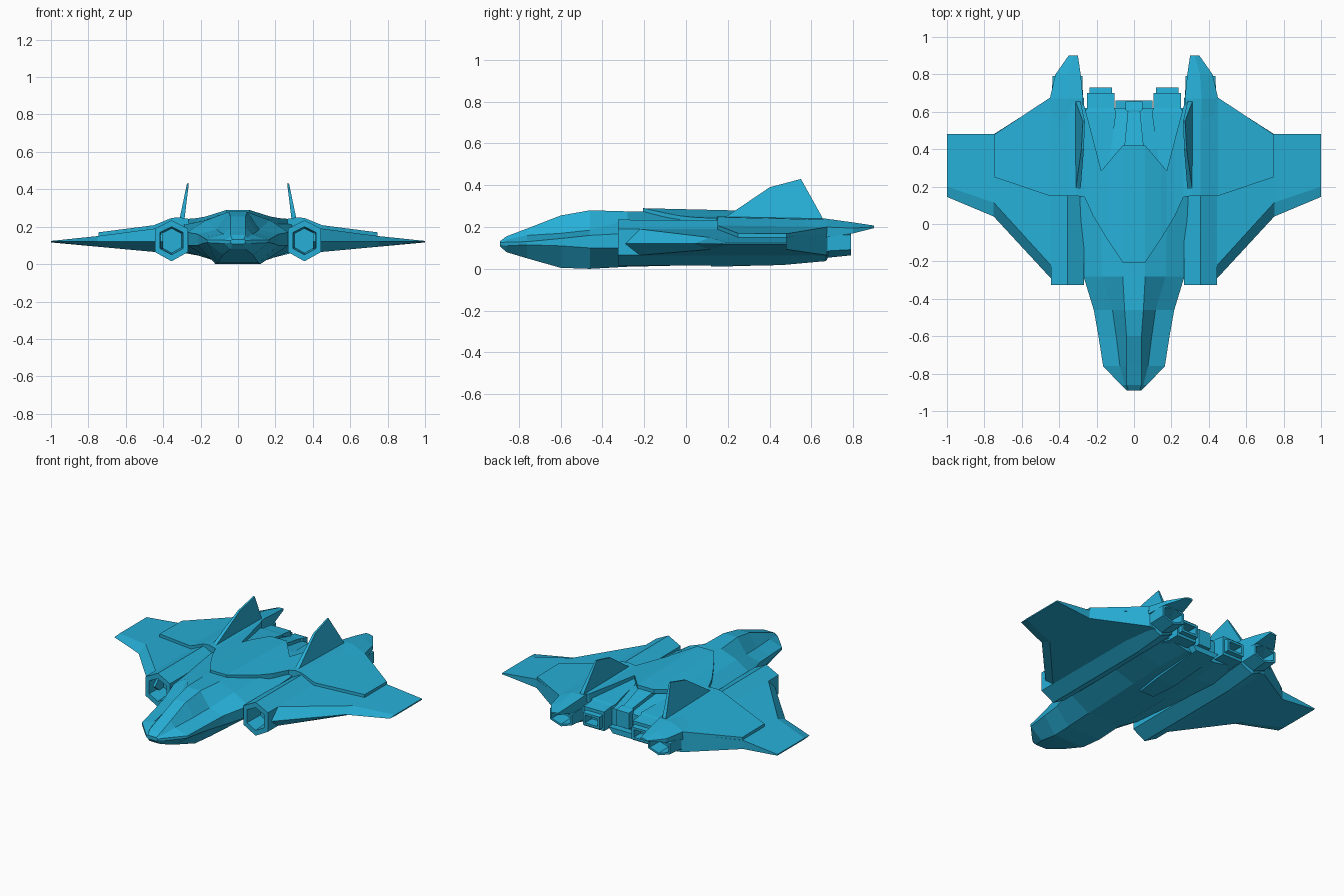
import bpy, bmesh
from mathutils import Vector

blue = bpy.data.materials.new("hull_blue")
blue.diffuse_color = (0.02, 0.43, 0.68, 1)


def loft(name, rings, mirror=False):
    """Skin a list of equal-length closed rings of 3D points and cap both ends."""
    bm = bmesh.new()
    vs = [[bm.verts.new(p) for p in ring] for ring in rings]
    n = len(rings[0])
    for a, b in zip(vs, vs[1:]):
        for i in range(n):
            j = (i + 1) % n
            bm.faces.new((a[i], a[j], b[j], b[i]))
    bm.faces.new(vs[0])
    bm.faces.new(vs[-1])
    bmesh.ops.recalc_face_normals(bm, faces=bm.faces)
    me = bpy.data.meshes.new(name)
    bm.to_mesh(me)
    bm.free()
    me.materials.append(blue)
    ob = bpy.data.objects.new(name, me)
    bpy.context.collection.objects.link(ob)
    if mirror:
        ob.modifiers.new("mirror", 'MIRROR').use_mirror_merge = False
    return ob


def symmetric(y, half):
    """Full cross-section ring from its right half, bottom to top."""
    return [(x, y, z) for x, z in half] + [(-x, y, z) for x, z in reversed(half)]


def box_ring(y, x0, x1, z0, z1):
    return [(x0, y, z0), (x1, y, z0), (x1, y, z1), (x0, y, z1)]


# Fuselage: y, bottom z/width, side width/low z/high z, shoulder x/z, top width/z
stations = [
    (-.89, .108, .03, .04, .115, .125, .037, .128, .03, .132),
    (-.86, .08, .04, .07, .11, .128, .05, .14, .04, .155),
    (-.76, .05, .08, .165, .115, .13, .075, .16, .04, .193),
    (-.60, .005, .11, .19, .11, .145, .095, .17, .04, .255),
    (-.46, .0, .12, .215, .10, .16, .115, .185, .05, .28),
    (-.28, .01, .12, .27, .10, .17, .17, .235, .06, .275),
    (.15, .02, .13, .29, .07, .21, .18, .235, .06, .27),
    (.40, .03, .13, .29, .06, .20, .15, .22, .05, .235),
    (.62, .045, .11, .28, .08, .17, .10, .185, .045, .19),
]
loft("fuselage", [symmetric(y, [(bw, zb), (w, zl), (w, zh), (xs, zs), (tw, zt)])
                  for y, zb, bw, w, zl, zh, xs, zs, tw, zt in stations])

# Shallow belly fairing
loft("belly_fairing", [symmetric(y, [(w, zb), (w + .03, .08)])
                       for y, w, zb in [(.12, .05, .01), (.3, .07, .014), (.66, .07, .045)]])

# Raised back plate over body and wing roots: x, front y, rear y, front z, rear z, thickness
plate = [
    (.06, -.205, .42, .29, .275, .025),
    (.145, -.08, .32, .263, .263, .03),
    (.175, -.03, .285, .254, .254, .035),
    (.22, .045, .46, .246, .246, .045),
    (.265, .145, .63, .242, .24, .055),
    (.31, .15, .67, .25, .24, .055),
    (.355, .15, .675, .247, .235, .04),
    (.45, .15, .675, .208, .20, .03),
    (.745, .25, .48, .17, .168, .03),
]
strip = [[(s * x, y0, z0), (s * x, y1, z1), (s * x, y1, z1 - t), (s * x, y0, z0 - t)]
         for s, rows in ((-1, plate[::-1]), (1, plate))
         for x, y0, y1, z0, z1, t in rows]
loft("back_plate", strip)

# Wings: x, leading edge y, bevel y, trailing y, upper z, lower z
wing = [
    (.40, -.29, -.22, .675, .195, .06),
    (.445, -.29, -.22, .675, .19, .065),
    (.75, .04, .115, .48, .15, .093),
    (1.0, .145, .2, .48, .124, .116),
]
loft("wing", [[(x, le, .12), (x, bv, zu), (x, te, zu), (x, te, zl), (x, bv, zl)]
              for x, le, bv, te, zu, zl in wing], True)

# Six-sided side nacelles with hollow intake and exhaust
hexagon = [(0, .11), (-.088, .065), (-.088, -.06), (0, -.11), (.09, -.06), (.09, .065)]


def hex_ring(y, sx, sz, zc=.125):
    return [(.355 + x * sx, y, zc + z * sz) for x, z in hexagon]


loft("side_nacelle", [hex_ring(*r) for r in [
    (-.2, .6, .6), (-.325, .7, .68), (-.325, 1, 1), (.45, 1, .98), (.67, 1, .8),
    (.68, .93, .65), (.79, .9, .55), (.79, .75, .42), (.69, .7, .4)]], True)

# Tail booms: y, inner x, outer x, bottom z, edge z, top z
booms = [(.55, .275, .45, .15, .2, .235), (.67, .272, .45, .15, .2, .24),
         (.80, .285, .42, .17, .195, .222), (.90, .30, .35, .195, .2, .207)]
loft("tail_boom", [[(a, y, zb), (b, y, zb), (b, y, ze), ((a + b) / 2, y, zt), (a, y, zt)]
                   for y, a, b, zb, ze, zt in booms], True)

# Canted tail fins: y, z outline, leaning inward with height and thinning to the tip
outline = [(.17, .235), (.23, .275), (.40, .39), (.55, .43), (.65, .25), (.66, .225)]


def fin_side(sign):
    pts = []
    for y, z in outline:
        h = (z - .225) / .205
        pts.append((.302 - .034 * h + sign * (.014 - .009 * h), y, z))
    return pts


loft("tail_fin", [fin_side(-1), fin_side(1)], True)

# Rear engine housings and hollow nozzles
loft("engine_housing", [box_ring(*r) for r in [
    (.28, .14, .21, .1, .235), (.60, .095, .262, .065, .205), (.62, .105, .25, .065, .2),
    (.70, .105, .25, .065, .19), (.70, .125, .23, .085, .17), (.64, .125, .23, .085, .17)]], True)
loft("engine_nozzle", [box_ring(*r) for r in [
    (.63, .117, .238, .078, .178), (.73, .117, .238, .085, .165),
    (.73, .132, .223, .1, .15), (.66, .132, .223, .1, .15)]], True)

# Central spine between the engines
loft("rear_spine", [symmetric(y, [(w, zb), (w, zt)]) for y, w, zb, zt in [
    (.38, .055, .15, .262), (.60, .033, .1, .215), (.61, .045, .1, .215), (.655, .045, .1, .205)]])
